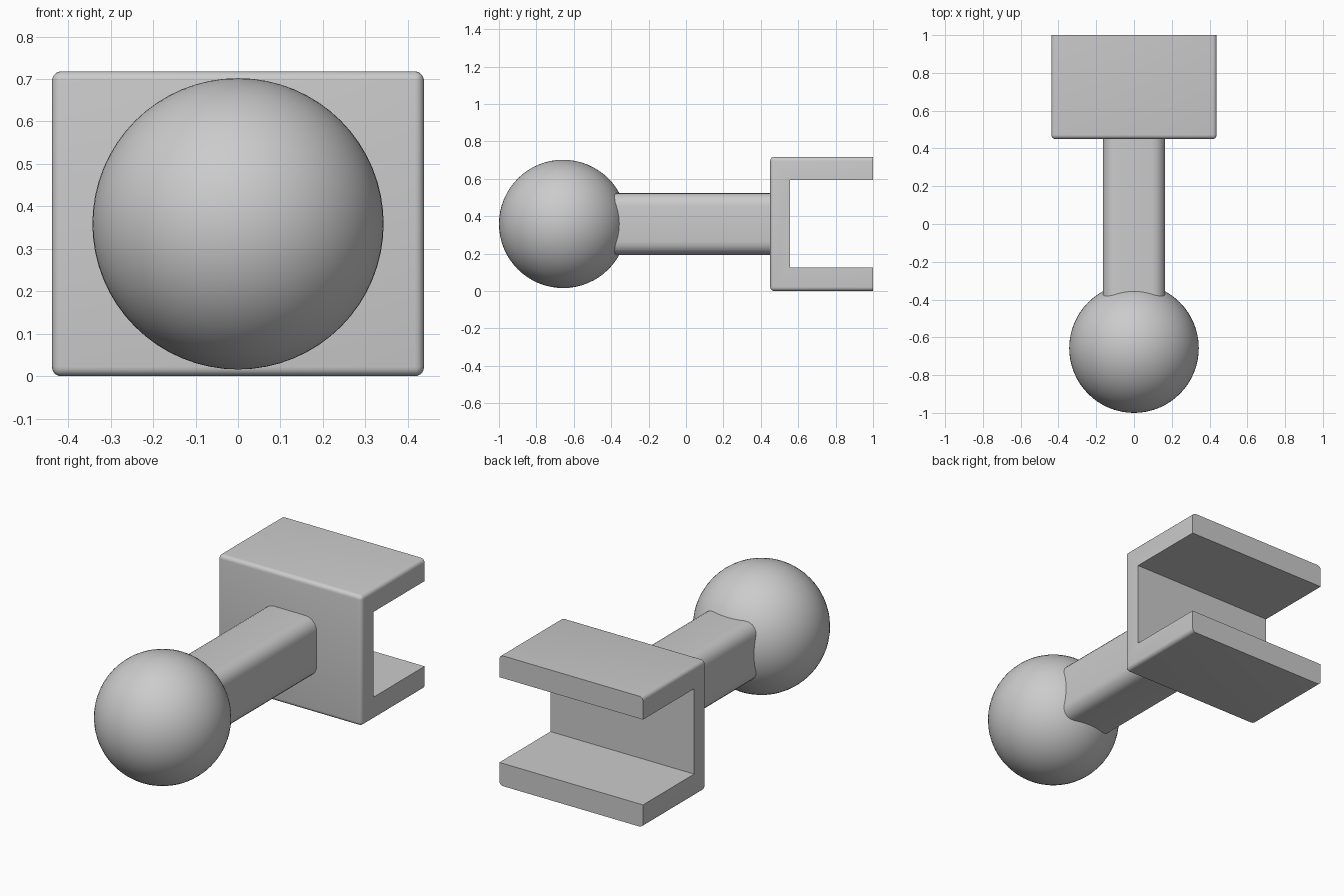
import bpy, bmesh, math
from mathutils import Matrix

cube = bpy.data.objects.get("Cube")
if cube:
    bpy.data.objects.remove(cube, do_unlink=True)

GREY = (0.6, 0.6, 0.6, 1)
MID_Z = 0.359

grey = bpy.data.materials.new("plain grey")
grey.use_nodes = True
grey.diffuse_color = GREY
grey.node_tree.nodes["Principled BSDF"].inputs["Base Color"].default_value = GREY


def finish(name, bm):
    """Turn a bmesh into a smooth-shaded object with crisp edges."""
    bmesh.ops.recalc_face_normals(bm, faces=bm.faces)
    mesh = bpy.data.meshes.new(name)
    bm.to_mesh(mesh)
    bm.free()
    mesh.materials.append(grey)
    obj = bpy.data.objects.new(name, mesh)
    bpy.context.collection.objects.link(obj)
    bpy.ops.object.select_all(action="DESELECT")
    obj.select_set(True)
    bpy.context.view_layer.objects.active = obj
    bpy.ops.object.shade_smooth_by_angle(angle=math.radians(35))
    return obj


def bevel(bm, rule, width):
    edges = [e for e in bm.edges if rule(*[v.co for v in e.verts])]
    bmesh.ops.bevel(bm, geom=edges, offset=width, segments=5,
                    profile=0.5, affect="EDGES", clamp_overlap=True)


# Ball at the front end
bm = bmesh.new()
bmesh.ops.create_uvsphere(bm, u_segments=64, v_segments=32, radius=0.343,
                          matrix=Matrix.Translation((0, -0.657, MID_Z)))
finish("ball", bm)

# Square shaft with rounded long edges
bm = bmesh.new()
bmesh.ops.create_cube(bm, size=1, matrix=Matrix.Translation((0, 0, MID_Z))
                      @ Matrix.Diagonal((0.33, 1, 0.33, 1)))
bevel(bm, lambda a, b: abs(a.y - b.y) > 0.5, 0.07)
finish("shaft", bm)

# C-shaped bracket: side profile swept across x
half, front, inner, back = 0.438, 0.45, 0.555, 1.0
top, low, high = 0.718, 0.125, 0.595
profile = [(front, 0), (back, 0), (back, low), (inner, low),
           (inner, high), (back, high), (back, top), (front, top)]
bm = bmesh.new()
face = bm.faces.new([bm.verts.new((-half, y, z)) for y, z in profile])
sweep = bmesh.ops.extrude_face_region(bm, geom=[face])
bmesh.ops.translate(bm, vec=(2 * half, 0, 0),
                    verts=[g for g in sweep["geom"] if isinstance(g, bmesh.types.BMVert)])


def outer_edge(a, b):
    """Edges of the outer shell, leaving the open ends crisp."""
    on_shell = all(min(abs(v.y - front), abs(v.z), abs(v.z - top)) < 0.001 for v in (a, b))
    at_end = a.y > back - 0.001 and b.y > back - 0.001
    return on_shell and not at_end


bevel(bm, outer_edge, 0.022)
# Soften the upright inner edges of the back plate
bevel(bm, lambda a, b: abs(a.y - inner) < 0.001 and abs(b.y - inner) < 0.001
      and abs(a.z - b.z) > 0.3, 0.012)
finish("bracket", bm)
